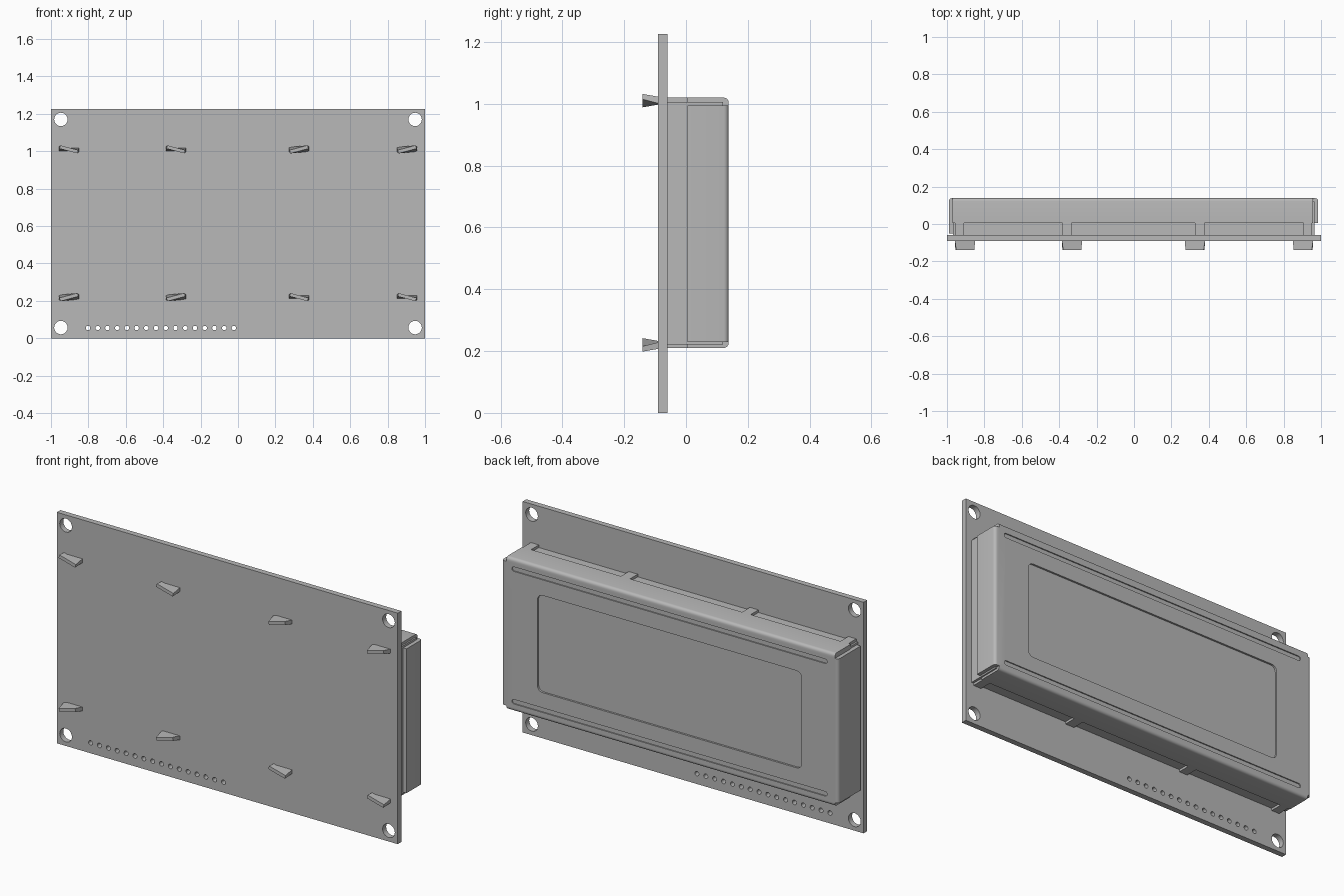
import bpy, bmesh, math

cube = bpy.data.objects.get("Cube")
if cube:
    bpy.data.objects.remove(cube, do_unlink=True)

grey = bpy.data.materials.new("neutral_grey")
grey.use_nodes = True
grey.diffuse_color = (0.48, 0.48, 0.48, 1)
grey.node_tree.nodes["Principled BSDF"].inputs["Base Color"].default_value = grey.diffuse_color

BOARD_FRONT, BOARD_BACK = -0.09, -0.06
FACE = 0.138                     # rear-most face of the bezel
X0, X1, Z0, Z1 = -0.99, 0.985, 0.21, 1.02
FLAP_Z0, FLAP_Z1 = 0.23, 0.995
MID_Z = (Z0 + Z1) / 2


def add_prism(bm, x, y, z, r=0, steps=5):
    """Rounded rectangle in xz, extruded along y."""
    corners = [(x[1] - r, z[1] - r), (x[0] + r, z[1] - r),
               (x[0] + r, z[0] + r), (x[1] - r, z[0] + r)]
    ring = []
    for q, (cx, cz) in enumerate(corners):
        for i in range(steps + 1 if r else 1):
            a = math.pi / 2 * (q + i / steps)
            p = (cx + r * math.cos(a), cz + r * math.sin(a)) if r else (cx, cz)
            if not any(math.dist(p, o) < 1e-5 for o in ring):
                ring.append(p)
    loft(bm, [(p[0], y[0], p[1]) for p in ring], [(p[0], y[1], p[1]) for p in ring])


def loft(bm, a, b):
    """Closed solid between two matching rings."""
    va, vb = [bm.verts.new(p) for p in a], [bm.verts.new(p) for p in b]
    n = len(a)
    faces = [bm.faces.new(va), bm.faces.new(vb[::-1])]
    for i in range(n):
        j = (i + 1) % n
        faces.append(bm.faces.new((va[j], va[i], vb[i], vb[j])))
    bmesh.ops.recalc_face_normals(bm, faces=faces)


def add_hole(bm, x, z, r, y):
    add_prism(bm, (x - r, x + r), y, (z - r, z + r), r)


def make(name, bm):
    mesh = bpy.data.meshes.new(name)
    bm.to_mesh(mesh)
    bm.free()
    mesh.materials.append(grey)
    obj = bpy.data.objects.new(name, mesh)
    bpy.context.collection.objects.link(obj)
    return obj


def cut(obj, bm):
    cutter = make("cutter", bm)
    cutter.hide_render = True
    mod = obj.modifiers.new("cut", "BOOLEAN")
    mod.operation, mod.solver, mod.object = "DIFFERENCE", "EXACT", cutter
    bpy.context.view_layer.objects.active = obj
    bpy.ops.object.modifier_apply(modifier=mod.name)
    bpy.data.objects.remove(cutter, do_unlink=True)


def smooth(obj):
    bpy.ops.object.select_all(action="DESELECT")
    obj.select_set(True)
    bpy.context.view_layer.objects.active = obj
    bpy.ops.object.shade_smooth_by_angle(angle=math.radians(35))


# circuit board with mounting holes and a row of pin holes
bm = bmesh.new()
add_prism(bm, (-1, 1), (BOARD_FRONT, BOARD_BACK), (0, 1.225))
board = make("circuit_board", bm)
through = (-0.2, 0.1)
bm = bmesh.new()
for x in (-0.947, 0.947):
    for z in (0.057, 1.17):
        add_hole(bm, x, z, 0.036, through)
for i in range(16):
    add_hole(bm, -0.802 + 0.052 * i, 0.055, 0.012, through)
cut(board, bm)
smooth(board)

# inner display block
bm = bmesh.new()
add_prism(bm, (-0.967, 0.965), (BOARD_BACK, 0.12), (0.222, 1.006))
make("display_block", bm)

# metal bezel with rounded bends
bm = bmesh.new()
add_prism(bm, (X0, X1), (0.005, FACE), (Z0, Z1))
rim = [e for e in bm.edges if all(v.co.y > 0.1 for v in e.verts)]
bmesh.ops.bevel(bm, geom=rim, offset=0.016, segments=4, profile=0.5, affect="EDGES")
bezel = make("bezel", bm)

# open corners, viewing window and two pressed grooves
bm = bmesh.new()
for x in ((X0 - 0.1, -0.97), (0.957, X1 + 0.1)):
    add_prism(bm, x, (-0.1, 0.3), (Z0 - 0.1, FLAP_Z0))
    add_prism(bm, x, (-0.1, 0.3), (FLAP_Z1, Z1 + 0.1))
add_prism(bm, (-0.775, 0.775), (FACE - 0.01, 0.3), (0.355, 0.87), 0.03)
for z in (0.262, 0.965):
    add_prism(bm, (-0.925, 0.925), (FACE - 0.006, 0.3), (z - 0.012, z + 0.012), 0.012)
cut(bezel, bm)
smooth(bezel)

# longer side flap
bm = bmesh.new()
add_prism(bm, (X0, -0.96), (-0.05, 0.005), (FLAP_Z0, FLAP_Z1))
make("long_side_flap", bm)

# bezel legs and the twisted tabs that lock them to the board
LEGS = ((-0.957, -0.91), (-0.383, -0.333), (0.325, 0.378), (0.905, 0.952))
TABS = (-0.904, -0.332, 0.326, 0.904)


def tab_ring(cx, y, cz, half_w, half_t, angle):
    c, s = math.cos(angle), math.sin(angle)
    return [(cx + u * c - v * s, y, cz + u * s + v * c)
            for u, v in ((-half_w, -half_t), (half_w, -half_t),
                         (half_w, half_t), (-half_w, half_t))]


for side, label in ((1, "upper"), (-1, "lower")):
    z_out, z_in = MID_Z + side * 0.405, MID_Z + side * 0.385
    for i, (leg, cx) in enumerate(zip(LEGS, TABS)):
        bm = bmesh.new()
        add_prism(bm, leg, (-0.075, 0.005), sorted((z_in, z_out)))
        make(f"{label}_leg_{i + 1}", bm)
        twist = side * math.copysign(math.radians(15), cx)
        cz = MID_Z + side * 0.395
        bm = bmesh.new()
        loft(bm, tab_ring(cx, -0.08, cz, 0.055, 0.011, 0),
             tab_ring(cx, -0.14, cz, 0.05, 0.009, twist))
        make(f"{label}_twisted_tab_{i + 1}", bm)
